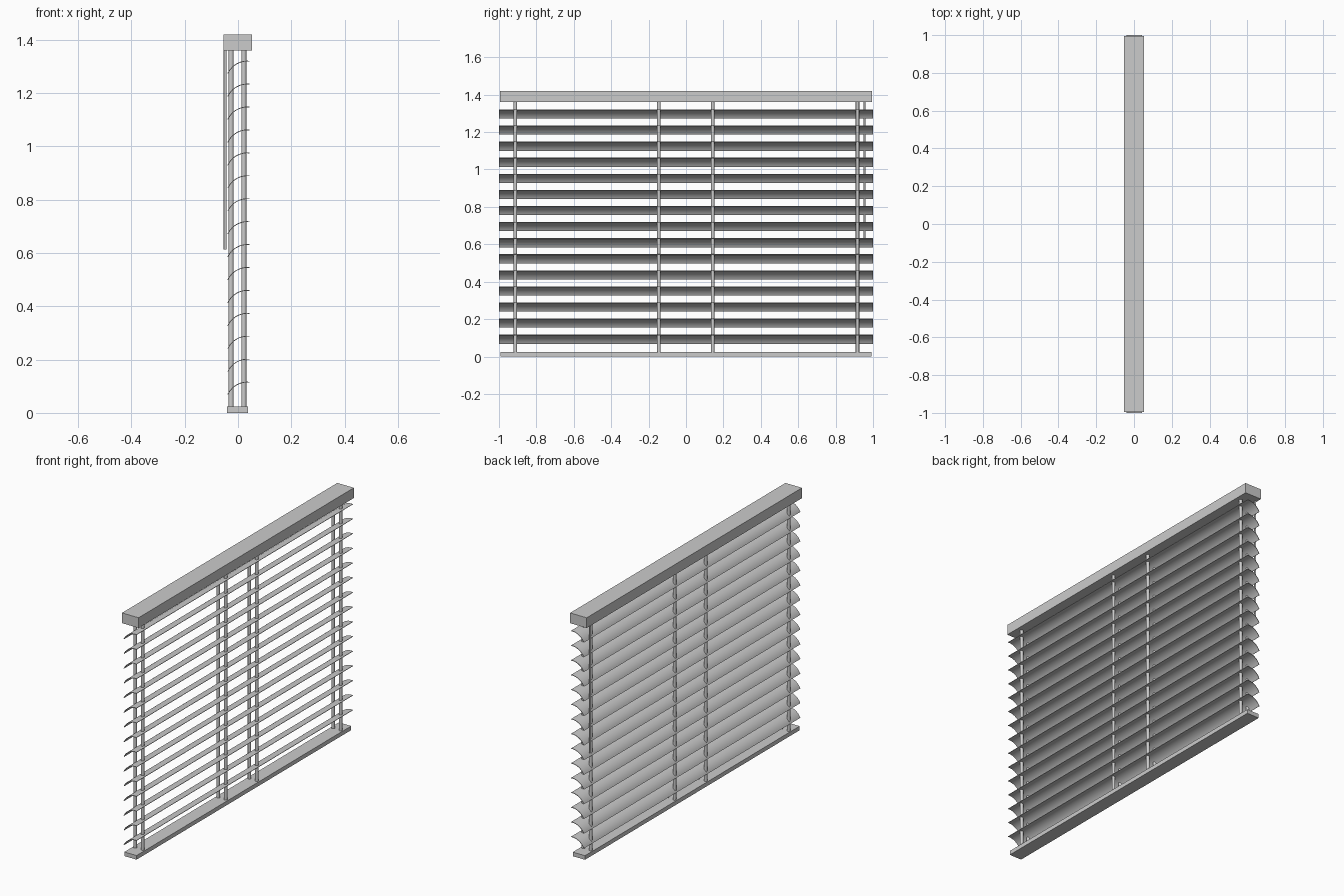
import bpy, bmesh, math

if "Cube" in bpy.data.objects:
    bpy.data.objects.remove(bpy.data.objects["Cube"])

def finish(bm, name, smooth=False):
    bmesh.ops.recalc_face_normals(bm, faces=bm.faces)
    me = bpy.data.meshes.new(name)
    bm.to_mesh(me)
    bm.free()
    ob = bpy.data.objects.new(name, me)
    bpy.context.collection.objects.link(ob)
    if smooth:
        bpy.ops.object.select_all(action='DESELECT')
        ob.select_set(True)
        bpy.context.view_layer.objects.active = ob
        bpy.ops.object.shade_smooth_by_angle(angle=math.radians(35))
    return ob

def box(name, x0, x1, y, z0, z1):
    bm = bmesh.new()
    bmesh.ops.create_cube(bm, size=1)
    for v in bm.verts:
        v.co = ((x0 + x1) / 2 + v.co.x * (x1 - x0), v.co.y * 2 * y,
                (z0 + z1) / 2 + v.co.z * (z1 - z0))
    return finish(bm, name)

def rod(name, x, y, z0, z1, r, n=12):
    bm = bmesh.new()
    bmesh.ops.create_cone(bm, cap_ends=True, segments=n, radius1=r, radius2=r, depth=z1 - z0)
    bmesh.ops.translate(bm, verts=bm.verts, vec=(x, y, (z0 + z1) / 2))
    return finish(bm, name, True)

def slat(name, z_top):
    # thin curved strip: an arc profile extruded along y
    R, t, n, cx = 0.0826, 0.003, 10, 0.035
    angles = [math.radians(-65 + 70.5 * i / n) for i in range(n + 1)]
    def arc(r):
        return [(cx + r * math.sin(a), z_top - R + r * math.cos(a)) for a in angles]
    profile = arc(R) + arc(R - t)[::-1]
    bm = bmesh.new()
    face = bm.faces.new([bm.verts.new((x, -1, z)) for x, z in profile])
    ext = bmesh.ops.extrude_face_region(bm, geom=[face], use_keep_orig=True)
    bmesh.ops.translate(bm, vec=(0, 2, 0),
                        verts=[g for g in ext['geom'] if isinstance(g, bmesh.types.BMVert)])
    return finish(bm, name, True)

# Rails
box("head_rail", -0.054, 0.053, 0.995, 1.36, 1.42)
box("bottom_rail", -0.041, 0.038, 0.992, 0.0, 0.024)

# Slats
for i in range(15):
    slat(f"slat_{i + 1}", 0.117 + i * 0.0860)

# Ladder cords, in front of and behind the slats
for i, y in enumerate((-0.912, -0.145, 0.143, 0.917)):
    rod(f"cord_left_{i + 1}", -0.026, y, 0.015, 1.37, 0.0095)
    rod(f"cord_right_{i + 1}", 0.022, y, 0.015, 1.37, 0.0095)

# Tilt wand
rod("tilt_wand", -0.048, 0.955, 0.613, 1.37, 0.0055)
